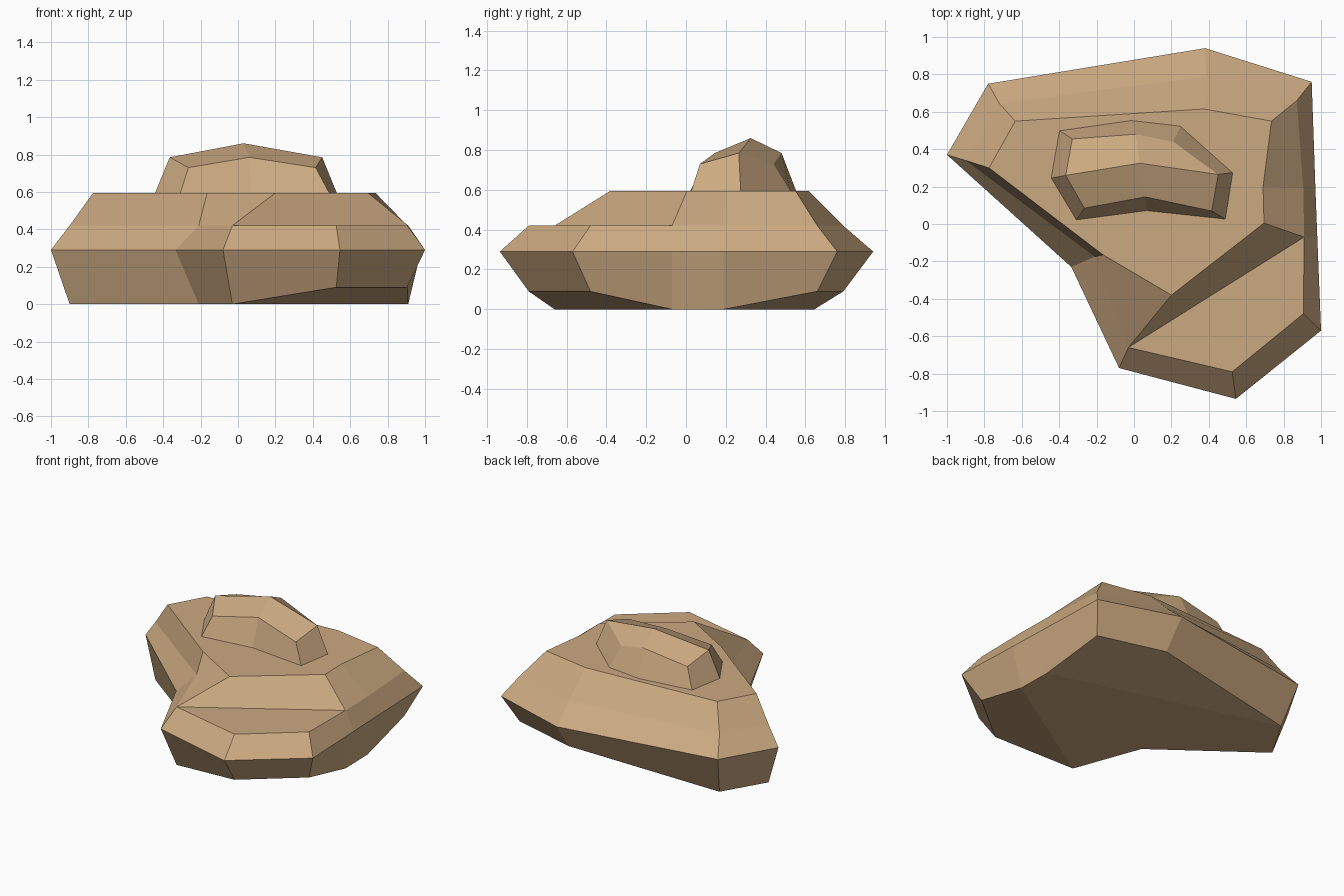
import bpy, bmesh

if "Cube" in bpy.data.objects:
    bpy.data.objects.remove(bpy.data.objects["Cube"])

stone = bpy.data.materials.new("sandstone")
stone.diffuse_color = (0.6, 0.4, 0.22, 1)
stone.use_nodes = True
stone.node_tree.nodes["Principled BSDF"].inputs["Base Color"].default_value = stone.diffuse_color


def ring(bm, points, heights):
    """Add one loop of vertices; heights is one z or a z per point."""
    if not isinstance(heights, (list, tuple)):
        heights = [heights] * len(points)
    return [bm.verts.new((x, y, z)) for (x, y), z in zip(points, heights)]


def bridge(bm, low, high, closed=True):
    """Join two loops with quads."""
    n = len(low)
    for i in range(n if closed else n - 1):
        j = (i + 1) % n
        bm.faces.new((low[i], low[j], high[j], high[i]))


def finish(bm, name):
    bmesh.ops.recalc_face_normals(bm, faces=bm.faces)
    mesh = bpy.data.meshes.new(name)
    bm.to_mesh(mesh)
    bm.free()
    mesh.materials.append(stone)
    obj = bpy.data.objects.new(name, mesh)
    bpy.context.collection.objects.link(obj)


# Main boulder: columns run counter-clockwise from the left tip
# left tip, notch, ledge left, ledge front, ledge right, side 1, side 2, back corners
waist_xy = [(-1, .37), (-.335, -.23), (-.08, -.77), (.545, -.935), (1, -.57),
            (.98, -.07), (.97, .19), (.95, .76), (.38, .94), (-.78, .75)]
inner_xy = [(-.9, .34), (-.21, -.175), (-.03, -.66), (.525, -.79), (.905, -.48),
            (.91, -.07), (.905, .19), (.87, .66), (.385, .79), (-.72, .645)]
crown_xy = [(-.775, .3), (-.165, -.165), (.2, -.38),
            (.695, .005), (.69, .2), (.735, .55), (.375, .615), (-.635, .55)]

bm = bmesh.new()
foot = ring(bm, inner_xy, [0, 0, 0, .09, .09, 0, 0, .09, .09, 0])
waist = ring(bm, waist_xy, .29)
shoulder = ring(bm, inner_xy, .42)
crown = ring(bm, crown_xy, .595)
bridge(bm, foot, waist)
bridge(bm, waist, shoulder)
# flat underside with two upswept facets
bm.faces.new([foot[i] for i in (0, 1, 2, 5, 6, 9)])
bm.faces.new(foot[2:6])
bm.faces.new(foot[6:10])
# front ledge, then the slopes up to the plateau
bm.faces.new(shoulder[2:6])
bridge(bm, shoulder[:3] + shoulder[5:], crown)
bm.faces.new(crown)
finish(bm, "boulder")

# Cap stone: front edge, right side, back edge, left side
base_xy = [(-.31, .02), (.07, .07), (.49, .025), (.53, .275),
           (.25, .525), (-.015, .555), (-.4, .5), (-.445, .245)]
top_xy = [(-.265, .085), (.06, .145), (.415, .07), (.45, .265),
          (.21, .44), (.01, .48), (-.33, .455), (-.365, .26)]

bm = bmesh.new()
base = ring(bm, base_xy, .59)
top = ring(bm, top_xy, [.73, .785, .73, .785, .73, .785, .73, .785])
peak = bm.verts.new((.03, .325, .86))
bridge(bm, base, top)
bm.faces.new(base)
# four quads meeting at the peak
for i in (7, 1, 3, 5):
    bm.faces.new((top[i], top[(i + 1) % 8], top[(i + 2) % 8], peak))
finish(bm, "cap_stone")
